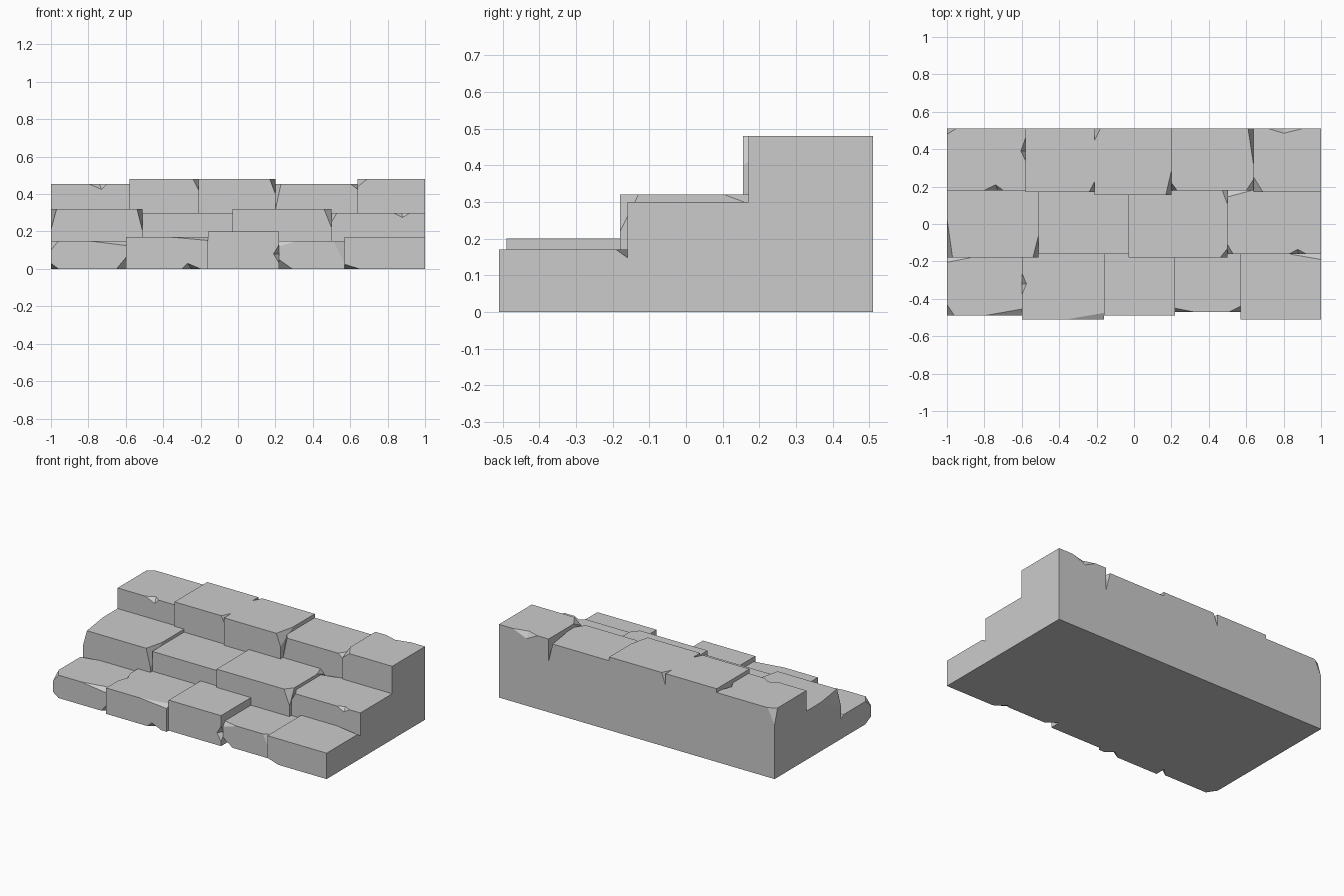
import bpy, bmesh
from mathutils import Vector

if "Cube" in bpy.data.objects:
    bpy.data.objects.remove(bpy.data.objects["Cube"])


def new_object(name, bm):
    bmesh.ops.recalc_face_normals(bm, faces=bm.faces)
    mesh = bpy.data.meshes.new(name)
    bm.to_mesh(mesh)
    bm.free()
    ob = bpy.data.objects.new(name, mesh)
    bpy.context.collection.objects.link(ob)
    return ob


def hull(bm, points):
    vs = [bm.verts.new(p) for p in points]
    bmesh.ops.convex_hull(bm, input=vs)


def chip_corner(bm, lo, hi, signs, dims):
    """Slice one corner off a block; dims are the lengths lost along x, y, z."""
    s = ['-+'.index(c) for c in signs]
    corner = Vector([(lo, hi)[s[i]][i] for i in range(3)])
    out = Vector([(2 * s[i] - 1) / dims[i] for i in range(3)]).normalized()
    p = corner.copy()
    p.x -= (2 * s[0] - 1) * dims[0]
    bmesh.ops.bisect_plane(bm, geom=bm.verts[:] + bm.edges[:] + bm.faces[:], dist=1e-6,
                           plane_co=p, plane_no=out, clear_outer=True)
    bmesh.ops.holes_fill(bm, edges=bm.edges[:], sides=0)


def cut_notch(ob, a, b, c, d):
    """Knock a wedge out of edge a-b, with c and d lying on the two faces beside it."""
    a, b, c, d = map(Vector, (a, b, c, d))
    m = (c + d) / 2
    bm = bmesh.new()
    hull(bm, [m + (p - m) * 1.6 for p in (a, b, c, d)])
    cutter = new_object("notch_cutter", bm)
    cutter.hide_render = True
    mod = ob.modifiers.new("notch", 'BOOLEAN')
    mod.operation, mod.solver, mod.object = 'DIFFERENCE', 'EXACT', cutter
    bpy.context.view_layer.update()
    dg = bpy.context.evaluated_depsgraph_get()
    mesh = bpy.data.meshes.new_from_object(ob.evaluated_get(dg))
    ob.modifiers.clear()
    ob.data = mesh
    bpy.data.objects.remove(cutter)


def stone(name, x0, x1, front, back, top, chips=(), notches=()):
    lo, hi = (x0, front, 0), (x1, back, top)
    bm = bmesh.new()
    hull(bm, [(x, y, z) for x in (x0, x1) for y in (front, back) for z in (0, top)])
    bmesh.ops.dissolve_limit(bm, angle_limit=0.01, verts=bm.verts[:], edges=bm.edges[:])
    for signs, dims in chips:
        chip_corner(bm, lo, hi, signs, dims)
    ob = new_object(name, bm)
    for n in notches:
        cut_notch(ob, *n)


# each stone: x range, front y, top z, corner chips, edge notches
lower = [
    (-1, -.6, -.49, .15, [('--+', (.04, .06, .05)), ('+-+', (.2, .035, .025)), ('+--', (.05, .05, .06)),
                          ('---', (.04, .06, .03)), ('-++', (.25, .05, .04))]),
    (-.6, -.16, -.51, .17, [('+-+', (.2, .035, .018))],
     [((-.6, -.26, .17), (-.6, -.38, .17), (-.575, -.32, .17), (-.6, -.32, .13)),
      ((-.3, -.51, 0), (-.2, -.51, 0), (-.27, -.51, .03), (-.25, -.47, 0))]),
    (-.16, .22, -.49, .2, [],
     [((.22, -.49, .13), (.22, -.49, .03), (.19, -.49, .08), (.22, -.45, .08))]),
    (.22, .57, -.47, .15, [('---', (.07, .05, .05)), ('--+', (.1, .02, .03)), ('+-+', (.06, .03, .12))]),
    (.57, 1, -.51, .17, [('---', (.08, .06, .025)), ('+++', (.2, .035, .025))]),
]
middle = [
    (-1, -.51, -.18, .32, [('--+', (.03, .21, .11)), ('+-+', (.03, .12, .12))]),
    (-.51, -.03, -.16, .3),
    (-.03, .5, -.18, .32, [('+-+', (.04, .05, .1)), ('+++', (.03, .08, .03))]),
    (.5, 1, -.16, .3, [('-++', (.15, .04, .03)), ('--+', (.03, .05, .05))],
     [((.83, -.16, .3), (.92, -.16, .3), (.875, -.135, .3), (.88, -.16, .275))]),
]
upper = [
    (-1, -.58, .18, .455, [('-++', (.05, .03, .1))],
     [((-.8, .18, .455), (-.7, .18, .455), (-.74, .21, .455), (-.73, .18, .425)),
      ((-.58, .46, .455), (-.58, .34, .455), (-.605, .39, .455), (-.58, .39, .41))]),
    (-.58, -.21, .17, .48, [('+-+', (.03, .06, .06))]),
    (-.21, .2, .155, .48, [('+-+', (.03, .13, .08)), ('-++', (.03, .06, .08))]),
    (.2, .64, .18, .455, [('--+', (.03, .04, .14)), ('+++', (.03, .2, .12)), ('+-+', (.04, .06, .03))]),
    (.64, 1, .17, .48, [('--+', (.05, .08, .04))],
     [((.72, .51, .48), (.9, .51, .48), (.8, .485, .48), (.8, .51, .44))]),
]

# three rows of stones, each row reaching back to the next one
for row, back, stones in (("lower", -.155, lower), ("middle", .185, middle), ("upper", .51, upper)):
    for i, (x0, x1, front, top, *cuts) in enumerate(stones):
        stone(f"{row}_step_stone_{i + 1}", x0, x1, front, back, top, *cuts)
